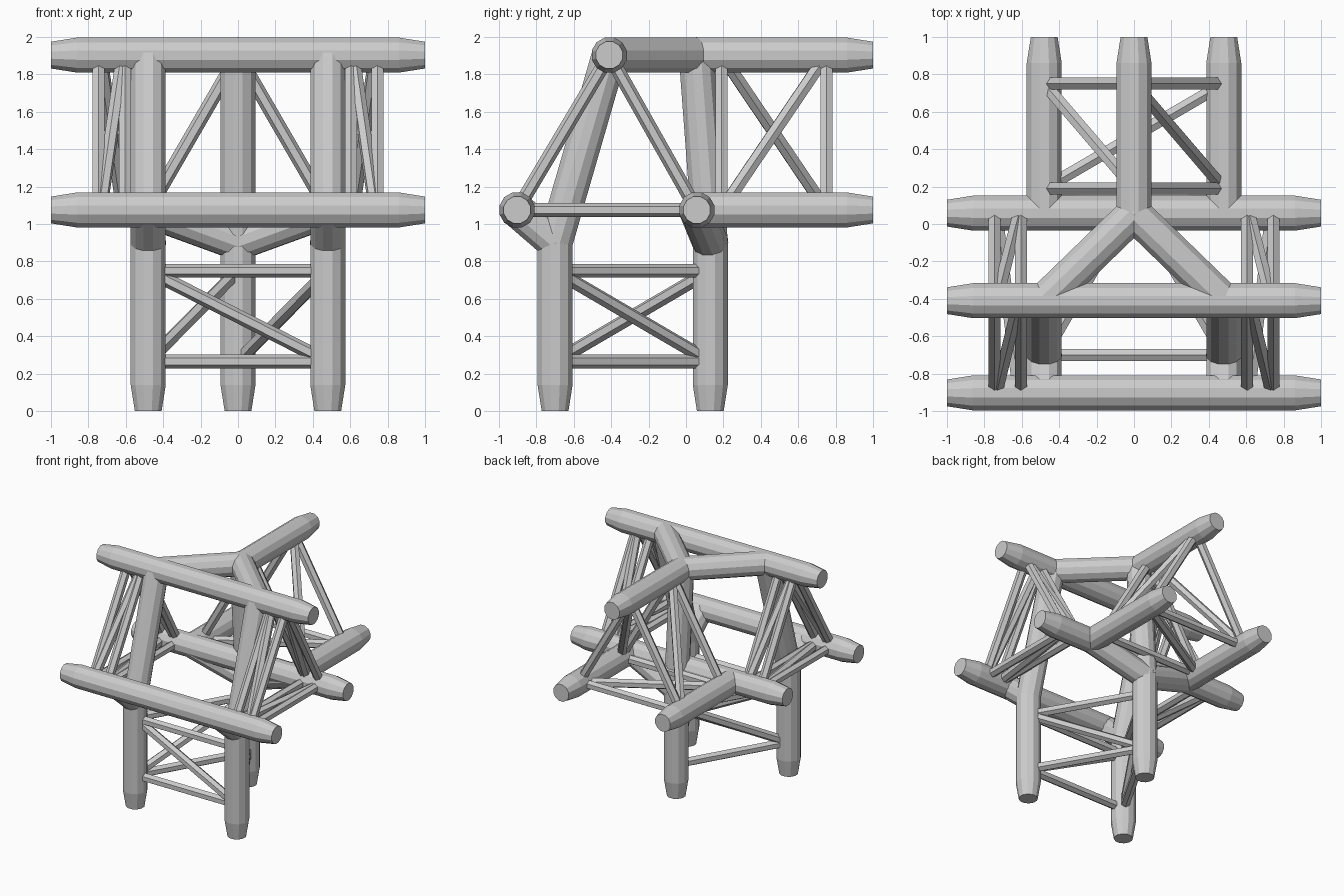
import bpy, bmesh
from mathutils import Vector as V

if "Cube" in bpy.data.objects:
    bpy.data.objects.remove(bpy.data.objects["Cube"])

R, TIP, TAPER, BAR = 0.097, 0.074, 0.14, 0.037


def loft(name, rings, sides):
    """Flat-sided tube through a straight list of (point, radius) rings."""
    axis = (rings[-1][0] - rings[0][0]).normalized()
    side = axis.cross(V((0, 0, 1)) if abs(axis.z) < 0.95 else V((0, 1, 0))).normalized()
    rot_step = 6.283185307 / sides
    from mathutils import Quaternion
    bm = bmesh.new()
    loops = []
    for p, r in rings:
        loops.append([bm.verts.new(p + Quaternion(axis, (i + 0.5) * rot_step) @ side * r)
                      for i in range(sides)])
    for a, b in zip(loops, loops[1:]):
        for i in range(sides):
            j = (i + 1) % sides
            bm.faces.new((a[i], a[j], b[j], b[i]))
    bm.faces.new(loops[0][::-1])
    bm.faces.new(loops[-1])
    bmesh.ops.recalc_face_normals(bm, faces=bm.faces)
    me = bpy.data.meshes.new(name)
    bm.to_mesh(me)
    bm.free()
    ob = bpy.data.objects.new(name, me)
    bpy.context.collection.objects.link(ob)


def tube(name, a, b, taper_a=False, taper_b=False):
    """Thick chord, optionally narrowed at its free ends."""
    a, b = V(a), V(b)
    d = (b - a).normalized()
    rings = [(a, TIP), (a + d * TAPER, R)] if taper_a else [(a, R)]
    rings += [(b - d * TAPER, R), (b, TIP)] if taper_b else [(b, R)]
    loft(name, rings, 12)


def bar(name, a, b):
    """Thin hexagonal brace running between two chord surfaces."""
    a, b = V(a), V(b)
    d = (b - a).normalized() * 0.07
    loft(name, [(a + d, BAR), (b - d, BAR)], 6)


def joint(name, p):
    """Rounded filler where chord ends meet."""
    bm = bmesh.new()
    bmesh.ops.create_uvsphere(bm, u_segments=12, v_segments=8, radius=R * 0.99)
    me = bpy.data.meshes.new(name)
    bm.to_mesh(me)
    bm.free()
    ob = bpy.data.objects.new(name, me)
    ob.location = p
    bpy.context.collection.objects.link(ob)


X = 0.48
TOP, FRONT, BACK = (-0.41, 1.903), (-0.903, 1.075), (0.058, 1.075)

# Three long chords running left to right
for n, (y, z) in (("top", TOP), ("front", FRONT), ("back", BACK)):
    tube(n + "_cross_chord", (-1, y, z), (1, y, z), True, True)

# Rear arm top chord and rear leg, with the column joining them
B, F = (0, 0.055, 1.903), (0, 0.13, 0.9)
tube("rear_top_chord", B, (0, 1, 1.903), False, True)
tube("rear_leg", F, (0, 0.13, 0), False, True)
tube("rear_column", B, F)
joint("rear_top_joint", B)
joint("rear_leg_joint", F)

# Mirrored chords, legs and hub branches
for n, s in (("left", -1), ("right", 1)):
    A, C = (s * X, *TOP), (s * X, *BACK)
    D, E = (s * X, *FRONT), (s * X, -0.7, 0.9)
    tube(n + "_rear_low_chord", C, (s * X, 1, 1.075), False, True)
    tube(n + "_front_leg", E, (s * X, -0.7, 0), False, True)
    tube(n + "_top_branch", A, B)
    tube(n + "_front_column", A, E)
    tube(n + "_front_knee", D, E)
    tube(n + "_rear_knee", C, F)
    joint(n + "_front_leg_joint", E)

    # Side arm bracing: straight bars plus one diagonal per face
    arm = [TOP, FRONT, BACK]
    for i in range(3):
        p, q = arm[i], arm[(i + 1) % 3]
        for x in (0.605, 0.745):
            bar(n + "_arm_bar", (s * x, *p), (s * x, *q))
        bar(n + "_arm_diagonal", (s * 0.615, *p), (s * 0.735, *q))

# Rear arm bracing
L, Rt, T = (-X, 1.075), (X, 1.075), (0, 1.903)
LO, HI = 0.19, 0.75
for p, q, u, v in ((L, Rt, LO, HI), (L, T, HI, LO), (Rt, T, LO, HI)):
    for y in (LO, HI):
        bar("rear_arm_bar", (p[0], y, p[1]), (q[0], y, q[1]))
    bar("rear_arm_diagonal", (p[0], u, p[1]), (q[0], v, q[1]))

# Leg bracing
L, Rt, K = (-X, -0.7), (X, -0.7), (0, 0.13)
LO, HI = 0.265, 0.75
for p, q, u, v in ((L, Rt, HI, LO), (L, K, LO, HI), (Rt, K, HI, LO)):
    for z in (LO, HI):
        bar("leg_bar", (*p, z), (*q, z))
    bar("leg_diagonal", (*p, u), (*q, v))
